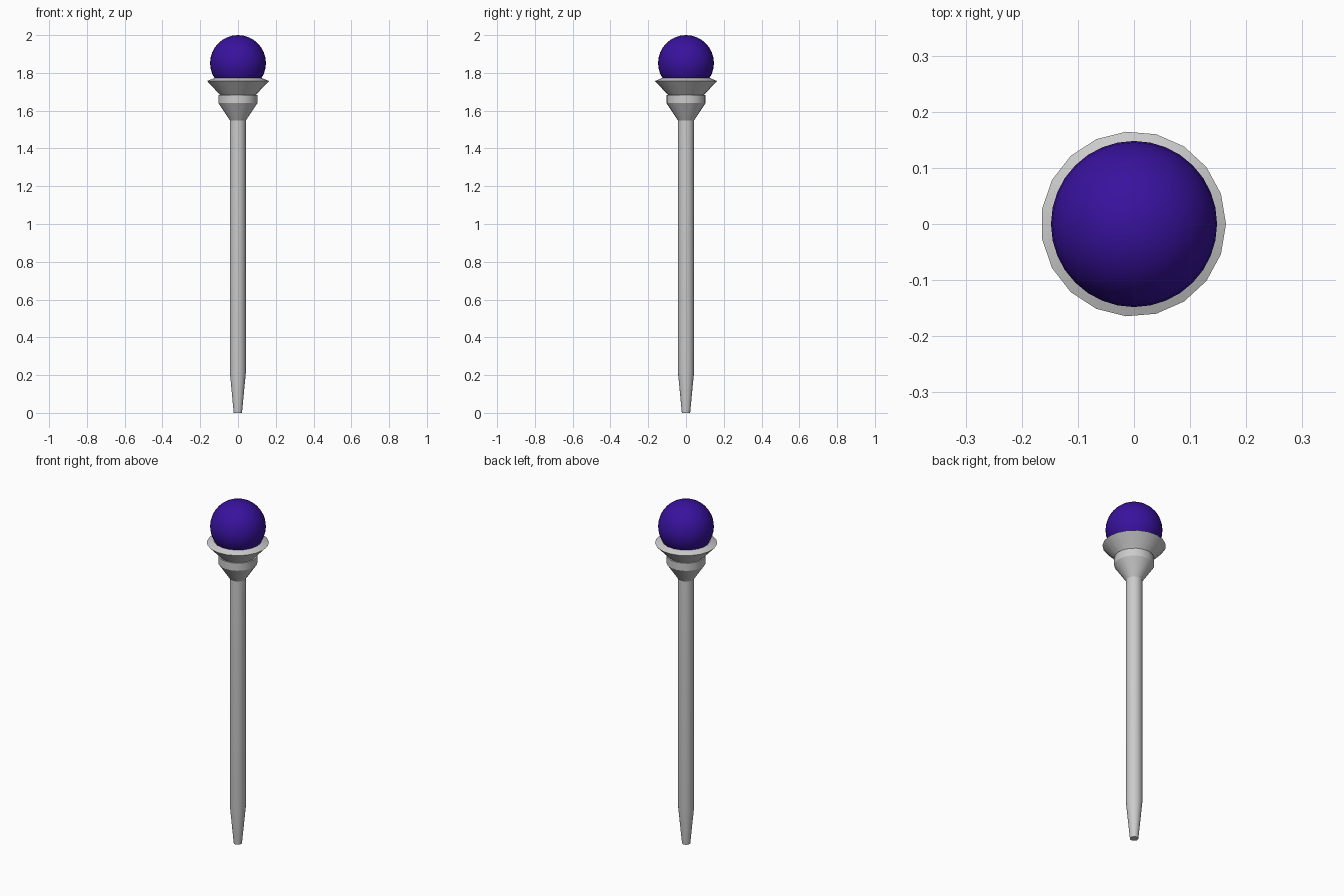
import bpy
import bmesh
import math

if "Cube" in bpy.data.objects:
    bpy.data.objects.remove(bpy.data.objects["Cube"])

SIDES = 19
OFFSET_X = -0.001


def finish(obj):
    bpy.ops.object.select_all(action='DESELECT')
    obj.select_set(True)
    bpy.context.view_layer.objects.active = obj
    bpy.ops.object.shade_smooth_by_angle(angle=math.radians(25))


def lathe(name, profile):
    """Revolve (radius, z) points around z and cap both ends."""
    bm = bmesh.new()
    rings = []
    for r, z in profile:
        rings.append([bm.verts.new((r * math.cos(math.tau * i / SIDES) + OFFSET_X,
                                    r * math.sin(math.tau * i / SIDES), z))
                      for i in range(SIDES)])
    for low, high in zip(rings, rings[1:]):
        for i in range(SIDES):
            j = (i + 1) % SIDES
            bm.faces.new((low[i], low[j], high[j], high[i]))
    bm.faces.new(rings[0][::-1])
    bm.faces.new(rings[-1])
    mesh = bpy.data.meshes.new(name)
    bm.to_mesh(mesh)
    bm.free()
    obj = bpy.data.objects.new(name, mesh)
    bpy.context.collection.objects.link(obj)
    finish(obj)
    return obj


# Staff: tapered foot, long shaft, flared collar and wide cup in one turned piece
lathe("staff", [
    (0.022, 0.0), (0.043, 0.218), (0.043, 1.549),
    (0.104, 1.64), (0.104, 1.684), (0.096, 1.684),
    (0.165, 1.757), (0.128, 1.772), (0.112, 1.757),
])

# Orb resting in the cup
bpy.ops.mesh.primitive_uv_sphere_add(segments=32, ring_count=16, radius=0.148,
                                     location=(0, 0, 1.852))
orb = bpy.context.object
orb.name = "orb"
finish(orb)
violet = bpy.data.materials.new("violet")
violet.diffuse_color = (0.04, 0.006, 0.34, 1)
violet.use_nodes = True
violet.node_tree.nodes["Principled BSDF"].inputs["Base Color"].default_value = violet.diffuse_color
orb.data.materials.append(violet)
